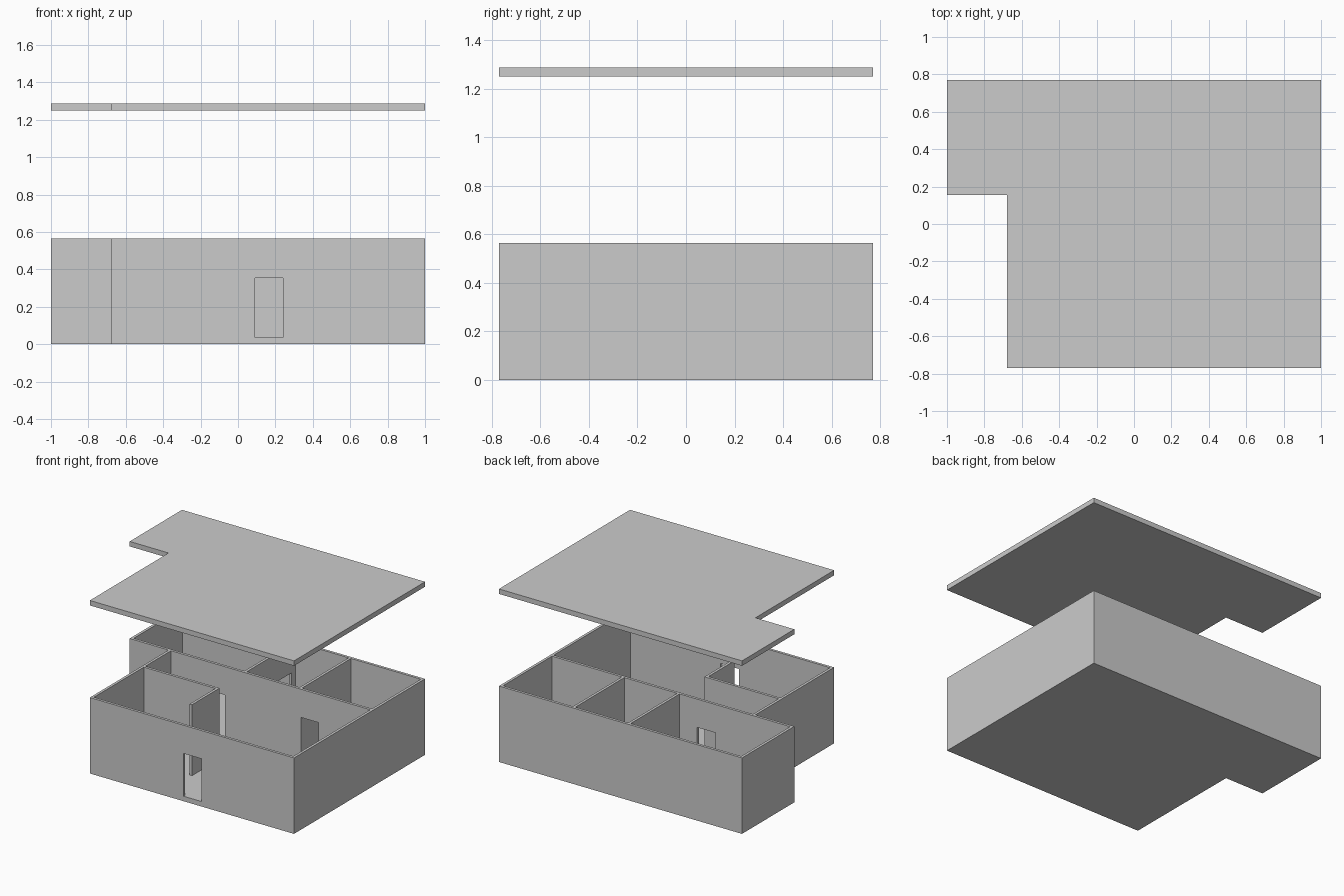
import bpy, bmesh

if "Cube" in bpy.data.objects:
    bpy.data.objects.remove(bpy.data.objects["Cube"])

FLOOR, WALL_TOP = 0.037, 0.565
DOOR_TOP = 0.355
FOOTPRINT = [(-0.68, -0.77), (1, -0.77), (1, 0.77), (-1, 0.77), (-1, 0.155), (-0.68, 0.155)]


def rect(x0, y0, x1, y1):
    return [(x0, y0), (x1, y0), (x1, y1), (x0, y1)]


def prisms(name, profiles, z0, z1):
    """One object made of vertical prisms raised from plan outlines."""
    bm = bmesh.new()
    for outline in profiles:
        face = bm.faces.new([bm.verts.new((x, y, z0)) for x, y in outline])
        ext = bmesh.ops.extrude_face_region(bm, geom=[face])
        tops = [g for g in ext["geom"] if isinstance(g, bmesh.types.BMVert)]
        bmesh.ops.translate(bm, verts=tops, vec=(0, 0, z1 - z0))
    bmesh.ops.recalc_face_normals(bm, faces=bm.faces)
    mesh = bpy.data.meshes.new(name)
    bm.to_mesh(mesh)
    bm.free()
    obj = bpy.data.objects.new(name, mesh)
    bpy.context.collection.objects.link(obj)
    return obj


def cut(target, cutter):
    cutter.hide_render = True
    mod = target.modifiers.new("cut", 'BOOLEAN')
    mod.operation, mod.solver, mod.object = 'DIFFERENCE', 'EXACT', cutter
    bpy.context.view_layer.objects.active = target
    bpy.ops.object.modifier_apply(modifier=mod.name)
    bpy.data.objects.remove(cutter, do_unlink=True)


# Floor slab and walls in one body
house = prisms("house_walls", [FOOTPRINT], 0, WALL_TOP)

# Front hall wrapping round the open-ended front room
front_hall = [(-0.66, -0.75), (0.98, -0.75), (0.98, 0.155), (-0.66, 0.155),
              (-0.66, -0.145), (-0.05, -0.145), (-0.05, -0.47),
              (-0.07, -0.47), (-0.07, -0.165), (-0.66, -0.165)]
# Three rooms along the back
back_rooms = [rect(x0, 0.175, x1, 0.75)
              for x0, x1 in [(-0.98, -0.07), (-0.05, 0.385), (0.405, 0.98)]]
cut(house, prisms("room_cutter", [front_hall] + back_rooms, FLOOR, 0.8))

# Doorways: front door, two in the long wall, one between back rooms
doors = [rect(0.09, -0.80, 0.24, -0.74),
         rect(-0.365, 0.145, -0.215, 0.185),
         rect(0.408, 0.145, 0.555, 0.185),
         rect(-0.08, 0.55, -0.04, 0.70)]
cut(house, prisms("door_cutter", doors, FLOOR, DOOR_TOP))

# Flat roof slab lifted above the walls
prisms("roof_slab", [FOOTPRINT], 1.25, 1.287)
